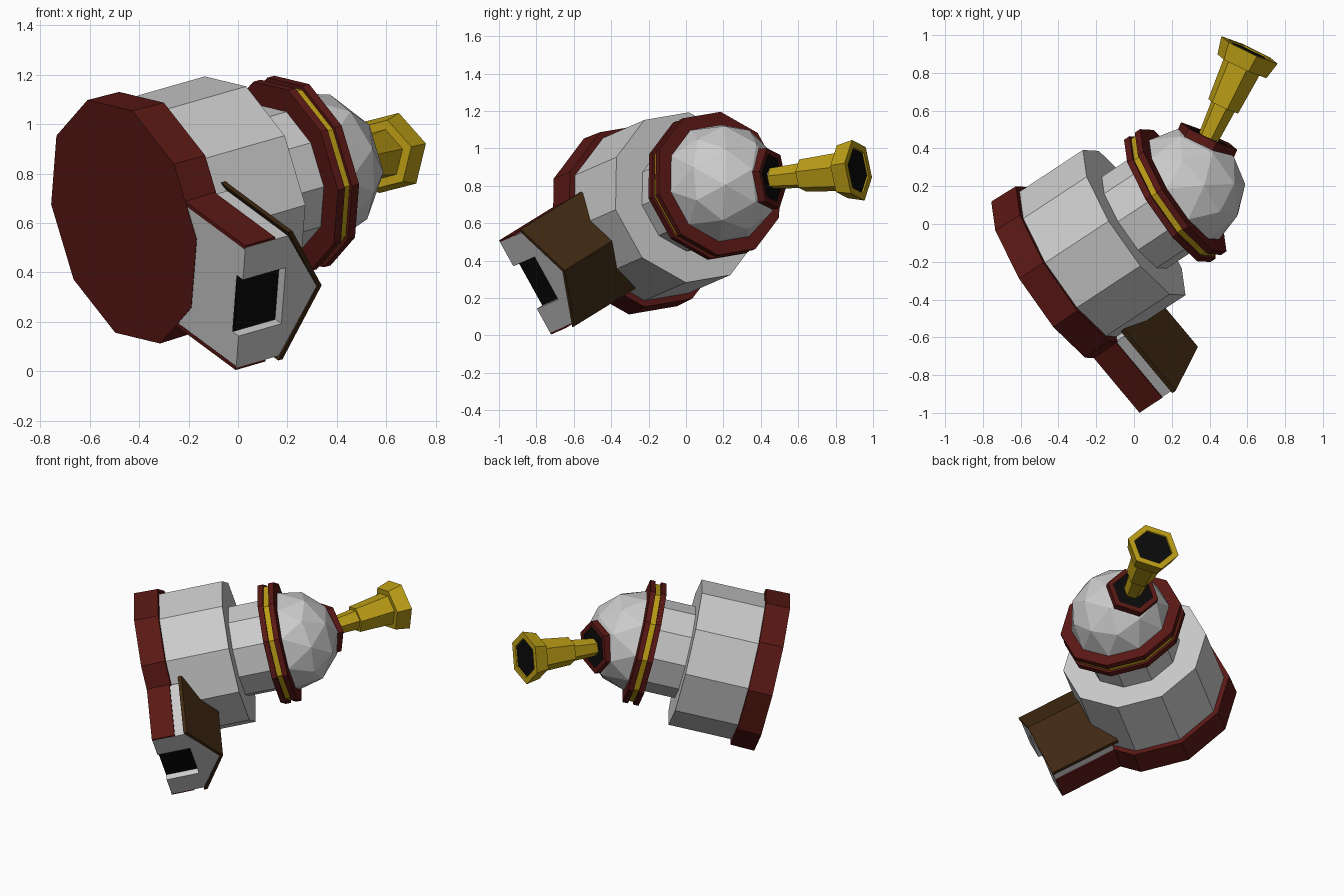
import bpy, bmesh, math
from mathutils import Matrix, Vector

if "Cube" in bpy.data.objects:
    bpy.data.objects.remove(bpy.data.objects["Cube"])


def material(name, rgb):
    m = bpy.data.materials.new(name)
    m.diffuse_color = (*rgb, 1)
    m.use_nodes = True
    m.node_tree.nodes["Principled BSDF"].inputs["Base Color"].default_value = m.diffuse_color
    return m


RED = material("dark_red", (0.10, 0.009, 0.007))
GOLD = material("gold", (0.50, 0.34, 0.008))
BROWN = material("brown", (0.05, 0.022, 0.006))
BLACK = material("black", (0.003, 0.003, 0.003))


def frame(x, z, origin):
    """Matrix with local Z along z and local X as near x as possible."""
    z = Vector(z).normalized()
    x = Vector(x)
    x = (x - z * x.dot(z)).normalized()
    y = z.cross(x)
    m = Matrix((x, y, z)).transposed().to_4x4()
    m.translation = Vector(origin)
    return m


# tilted building: X = doorway direction, Y = sideways, Z = building axis
AXIS = Vector((0.812, 0.534, 0.233)).normalized()
BASE = Vector((-0.462, -0.297, 0.605))
BODY = frame((0.58, -0.694, -0.429), AXIS, BASE)
# telescope: Z = viewing direction, starting at the dome centre
DOME_H = 0.895
SCOPE = frame((0, 0, 1), (0.422, 0.902, 0.085), BASE + AXIS * DOME_H)


def finish(name, bm, matrix, mat=None):
    bmesh.ops.recalc_face_normals(bm, faces=bm.faces[:])
    me = bpy.data.meshes.new(name)
    bm.to_mesh(me)
    bm.free()
    ob = bpy.data.objects.new(name, me)
    bpy.context.collection.objects.link(ob)
    ob.matrix_world = matrix
    if mat:
        me.materials.append(mat)
    return ob


def lathe(name, profile, sides, phase, matrix, mat=None, closed=False):
    """Turn (radius, height) points into a faceted solid, or a ring if closed."""
    bm = bmesh.new()
    rings = []
    for r, h in profile:
        angles = [math.radians(phase + 360 * k / sides) for k in range(sides)]
        rings.append([bm.verts.new((r * math.cos(a), r * math.sin(a), h)) for a in angles])
    pairs = list(zip(rings, rings[1:])) + ([(rings[-1], rings[0])] if closed else [])
    for lo, hi in pairs:
        for k in range(sides):
            j = (k + 1) % sides
            bm.faces.new((lo[k], lo[j], hi[j], hi[k]))
    if not closed:
        bm.faces.new(rings[0])
        bm.faces.new(rings[-1])
    return finish(name, bm, matrix, mat)


def extrude(name, outline, p0, p1, mat=None):
    """Extrude a (side, height) outline along the doorway direction."""
    bm = bmesh.new()
    a = [bm.verts.new((p0, q, h)) for q, h in outline]
    b = [bm.verts.new((p1, q, h)) for q, h in outline]
    n = len(outline)
    for k in range(n):
        j = (k + 1) % n
        bm.faces.new((a[k], a[j], b[j], b[k]))
    bm.faces.new(a)
    bm.faces.new(b)
    return finish(name, bm, BODY, mat)


# ten-sided tower
lathe("base_ring", [(0.514, 0), (0.51, 0.157)], 10, 18, BODY, RED)
lathe("lower_wall", [(0.475, 0.1), (0.475, 0.57)], 10, 18, BODY)
lathe("drum", [(0.30, 0.5), (0.30, 0.8)], 10, 18, BODY)
lathe("lower_collar", [(0.40, 0.785), (0.40, 0.82)], 10, 18, BODY, RED)
lathe("collar_band", [(0.383, 0.82), (0.383, 0.855)], 10, 18, BODY, GOLD)
lathe("upper_collar", [(0.40, 0.855), (0.40, 0.89)], 10, 18, BODY, RED)

# faceted dome, hidden lower part removed
bm = bmesh.new()
bmesh.ops.create_icosphere(bm, subdivisions=2, radius=0.325)
low = [v for v in bm.verts if v.co.z < -0.12]
bmesh.ops.delete(bm, geom=low, context='VERTS')
finish("dome", bm, BODY @ Matrix.Translation((0, 0, DOME_H)))

# six-sided opening in the dome
lathe("opening_frame", [(0.17, 0.2), (0.17, 0.315), (0.135, 0.315), (0.135, 0.2)],
      6, 17, SCOPE, RED, closed=True)
lathe("opening_hole", [(0.136, 0.2), (0.136, 0.308)], 6, 17, SCOPE, BLACK)

# stepped telescope with a flared, hollow-looking end
lathe("telescope", [(0.054, 0.26), (0.07, 0.49), (0.09, 0.49), (0.108, 0.725),
                    (0.148, 0.725), (0.17, 0.82), (0.128, 0.82), (0.122, 0.805)],
      6, 17, SCOPE, GOLD)
lathe("telescope_lens", [(0.12, 0.80), (0.126, 0.812)], 6, 17, SCOPE, BLACK)

# gabled entrance: hall, then a front wall with the doorway cut out
W = 0.278
extrude("entrance_hall", [(-W, 0.002), (W, 0.002), (W, 0.215), (0, 0.38), (-W, 0.215)], 0.39, 0.77)
extrude("entrance_front", [(-W, 0.002), (-0.13, 0.002), (-0.13, 0.215), (0.13, 0.215),
                           (0.13, 0.002), (W, 0.002), (W, 0.215), (0, 0.38), (-W, 0.215)], 0.77, 0.814)
extrude("door", [(-0.13, 0.003), (0.13, 0.003), (0.13, 0.213), (-0.13, 0.213)], 0.76, 0.773, BLACK)
extrude("entrance_roof", [(-0.297, 0.21), (0, 0.38), (0.297, 0.21),
                          (0.297, 0.232), (0, 0.402), (-0.297, 0.232)], 0.35, 0.818, BROWN)
for side, label in ((-1, "right"), (1, "left")):
    extrude("entrance_skirting_" + label,
            [(side * 0.27, 0.001), (side * 0.288, 0.001), (side * 0.288, 0.15), (side * 0.27, 0.15)],
            0.38, 0.813, RED)
